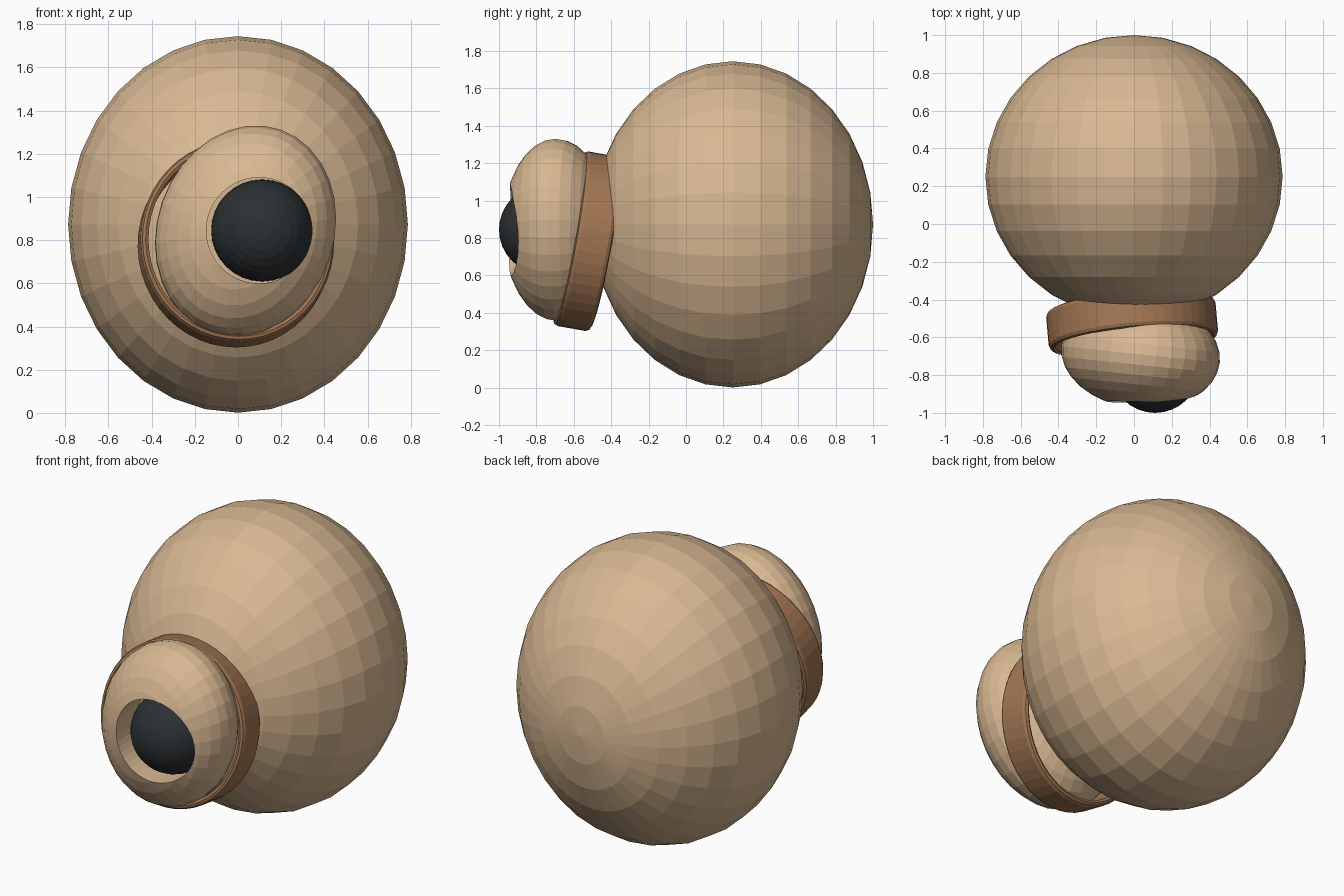
import bpy, bmesh
from math import cos, sin, radians, pi
from mathutils import Matrix

if "Cube" in bpy.data.objects:
    bpy.data.objects.remove(bpy.data.objects["Cube"])


def material(name, rgb):
    m = bpy.data.materials.new(name)
    m.diffuse_color = (*rgb, 1)
    m.use_nodes = True
    m.node_tree.nodes["Principled BSDF"].inputs["Base Color"].default_value = m.diffuse_color
    return m


TAN = material("tan", (0.69, 0.48, 0.29))
BROWN = material("brown", (0.36, 0.18, 0.085))
BLACK = material("black", (0.026, 0.03, 0.034))


def add_object(name, bm, loc, rot=(0, 0, 0), mat=None):
    bmesh.ops.recalc_face_normals(bm, faces=bm.faces)
    mesh = bpy.data.meshes.new(name)
    bm.to_mesh(mesh)
    bm.free()
    ob = bpy.data.objects.new(name, mesh)
    ob.location = loc
    ob.rotation_euler = [radians(a) for a in rot]
    if mat:
        mesh.materials.append(mat)
    bpy.context.collection.objects.link(ob)
    return ob


def ellipsoid(name, loc, radii, rot=(0, 0, 0), mat=TAN):
    """Flat-shaded UV sphere with its poles along y."""
    bm = bmesh.new()
    bmesh.ops.create_uvsphere(bm, u_segments=32, v_segments=16, radius=1)
    bm.transform(Matrix.Diagonal((*radii, 1)) @ Matrix.Rotation(pi / 2, 4, 'X'))
    return add_object(name, bm, loc, rot, mat)


# Large rear body
ellipsoid("body", (0, 0.25, 0.873), (0.787, 0.75, 0.872))

# Flattened front bulb, leaning slightly
bulb = ellipsoid("front_bulb", (0.035, -0.69, 0.843), (0.412, 0.288, 0.497), (0, 19, -6))

# Round socket cut into the bulb
bm = bmesh.new()
bmesh.ops.create_cone(bm, cap_ends=True, segments=48, radius1=0.245, radius2=0.245, depth=0.5)
bm.transform(Matrix.Rotation(pi / 2, 4, 'X'))
cutter = add_object("socket_cutter", bm, (0.098, -1.0, 0.845), mat=TAN)
cutter.hide_render = True
cutter.hide_viewport = True
cut = bulb.modifiers.new("socket", 'BOOLEAN')
cut.operation = 'DIFFERENCE'
cut.solver = 'EXACT'
cut.object = cutter

# Dark ball in the socket
ellipsoid("dark_ball", (0.112, -0.764, 0.845), (0.236, 0.236, 0.236), mat=BLACK)

# Collar: rounded band profile (radius offset, y) swept round an oval
profile = [(0, -0.075), (-0.008, -0.092), (-0.022, -0.098), (-0.036, -0.09),
           (-0.036, 0.09), (-0.022, 0.098), (-0.008, 0.092), (0, 0.075)]
N = 48
bm = bmesh.new()
rings = []
for i in range(N):
    a = 2 * pi * i / N
    rings.append([bm.verts.new(((0.45 + d) * cos(a), y, (0.474 + d) * sin(a)))
                  for d, y in profile])
for i in range(N):
    p, q = rings[i], rings[(i + 1) % N]
    for j in range(len(profile)):
        k = (j + 1) % len(profile)
        bm.faces.new((p[j], p[k], q[k], q[j]))
add_object("collar", bm, (-0.01, -0.53, 0.783), (-10, 0, 5), BROWN)
